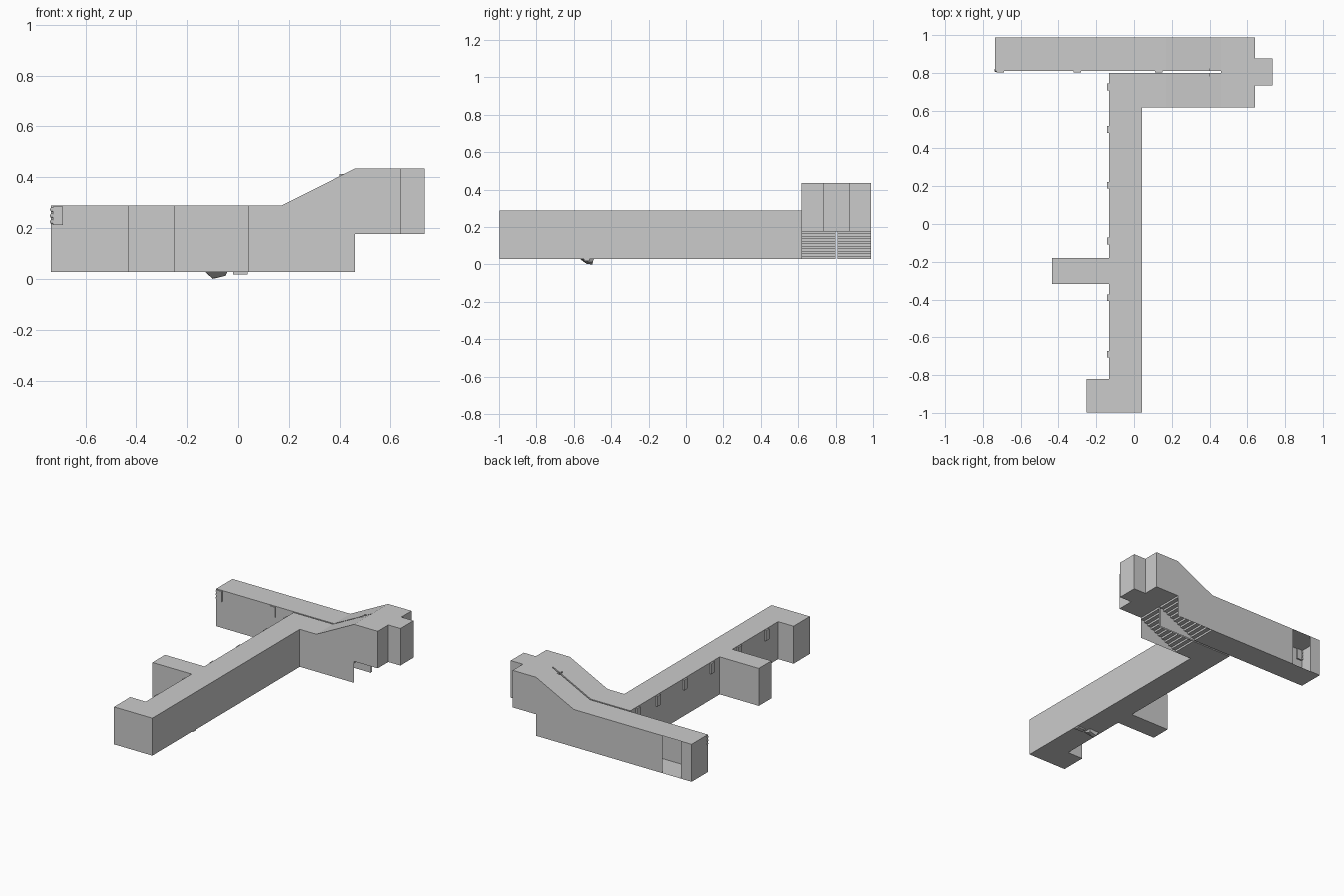
import bpy, bmesh

if "Cube" in bpy.data.objects:
    bpy.data.objects.remove(bpy.data.objects["Cube"])

FLOOR, CEIL = 0.028, 0.288          # lower corridor levels
LAND, HIGH = 0.177, 0.434           # landing levels
S0, S1 = 0.17, 0.46                 # stair start and end in x
DOOR = ((-0.51, 0.988), (-0.655, 0.988))


def ceil_z(x):
    t = min(1, max(0, (x - S0) / (S1 - S0)))
    return CEIL + t * (HIGH - CEIL)


def finish(name, bm):
    bmesh.ops.remove_doubles(bm, verts=bm.verts, dist=1e-5)
    me = bpy.data.meshes.new(name)
    bm.to_mesh(me)
    bm.free()
    ob = bpy.data.objects.new(name, me)
    bpy.context.collection.objects.link(ob)
    return ob


def face(bm, pts):
    bm.faces.new([bm.verts.new(p) for p in pts])


def box(name, x0, x1, y0, y1, z0, z1):
    bm = bmesh.new()
    bmesh.ops.create_cube(bm, size=1)
    for v in bm.verts:
        v.co = ((x0, x1)[v.co.x > 0], (y0, y1)[v.co.y > 0], (z0, z1)[v.co.z > 0])
    return finish(name, bm)


# Plan regions, counter-clockwise
main = [(-.252, -.998), (.042, -.998), (.042, .617), (S0, .617), (S0, .80), (-.133, .80),
        (-.133, -.18), (-.433, -.18), (-.433, -.318), (-.133, -.318), (-.133, -.82), (-.252, -.82)]
upper = [(-.735, .81), (S0, .81), (S0, .988), DOOR[0], DOOR[1], (-.735, .988)]
landing = [(S1, .617), (.64, .617), (.64, .733), (.733, .733), (.733, .876), (.64, .876),
           (.64, .988), (S1, .988), (S1, .81), (S1, .80)]
flights = [(.617, .80), (.81, .988)]

# Walls follow the outer loop of all regions joined together
outline = (main[:4] + landing[:8] + upper[2:] + upper[:2] + landing[8:] + main[4:])
bm = bmesh.new()
for a, b in zip(outline, outline[1:] + outline[:1]):
    if (a, b) == DOOR:
        continue
    z = LAND if min(a[0], b[0]) >= S1 else FLOOR
    face(bm, [(*a, z), (*b, z), (*b, ceil_z(b[0])), (*a, ceil_z(a[0]))])
finish("walls", bm)

# Ceilings, with a slope over each flight
bm = bmesh.new()
for region, z in ((main, CEIL), (upper, CEIL), (landing, HIGH)):
    face(bm, [(*p, z) for p in region])
for y0, y1 in flights:
    face(bm, [(S0, y0, CEIL), (S1, y0, HIGH), (S1, y1, HIGH), (S0, y1, CEIL)])
finish("ceiling", bm)

# Floors
bm = bmesh.new()
for region, z in ((main, FLOOR), (upper, FLOOR), (landing, LAND)):
    face(bm, [(*p, z) for p in reversed(region)])
finish("floor", bm)

# Stairs: folded sheets open underneath
STEPS = 11
for i, (y0, y1) in enumerate(flights):
    bm = bmesh.new()
    dx, dz = (S1 - S0) / (STEPS - 1), (LAND - FLOOR) / STEPS
    for k in range(STEPS):
        x, z = S0 + k * dx, FLOOR + k * dz
        face(bm, [(x, y1, z), (x, y0, z), (x, y0, z + dz), (x, y1, z + dz)])
        if k < STEPS - 1:
            face(bm, [(x, y0, z + dz), (x + dx, y0, z + dz), (x + dx, y1, z + dz), (x, y1, z + dz)])
    finish(f"stairs_{i + 1}", bm)

# Wall lamps set into the walls
for i, y in enumerate((.725, .5, .205, -.09, -.39, -.69)):
    box(f"corridor_lamp_{i + 1}", -.144, -.125, y - .018, y + .018, .212, .284)
for i, x in enumerate((-.708, -.3, .13)):
    box(f"upper_lamp_{i + 1}", x - .02, x + .02, .803, .82, .212, .284)
for i, (y0, y1) in enumerate(((.782, .80), (.81, .822))):
    box(f"stair_lamp_{i + 1}", .40, .44, y0, y1, .34, .412)

# Three rounded bulbs of the end lamp
for i in range(3):
    bpy.ops.mesh.primitive_uv_sphere_add(segments=10, ring_count=6, radius=.01,
                                         location=(-.73, .814, .225 + .024 * i))
    bpy.context.object.name = f"end_lamp_bulb_{i + 1}"

# Fallen debris poking through the floor
bm = bmesh.new()
rim = [(-.133, -.57, .031), (-.04, -.56, .031), (-.04, -.49, .031), (-.12, -.495, .031)]
low = [(-.10, -.53, .002), (-.05, -.515, .012), (-.05, -.50, .014), (-.10, -.50, 0)]
for pts in (rim, low[::-1]):
    face(bm, pts)
for i in range(4):
    j = (i + 1) % 4
    face(bm, [low[i], low[j], rim[j], rim[i]])
finish("debris", bm)
box("debris_block", -.02, .038, -.545, -.515, .018, .04)
